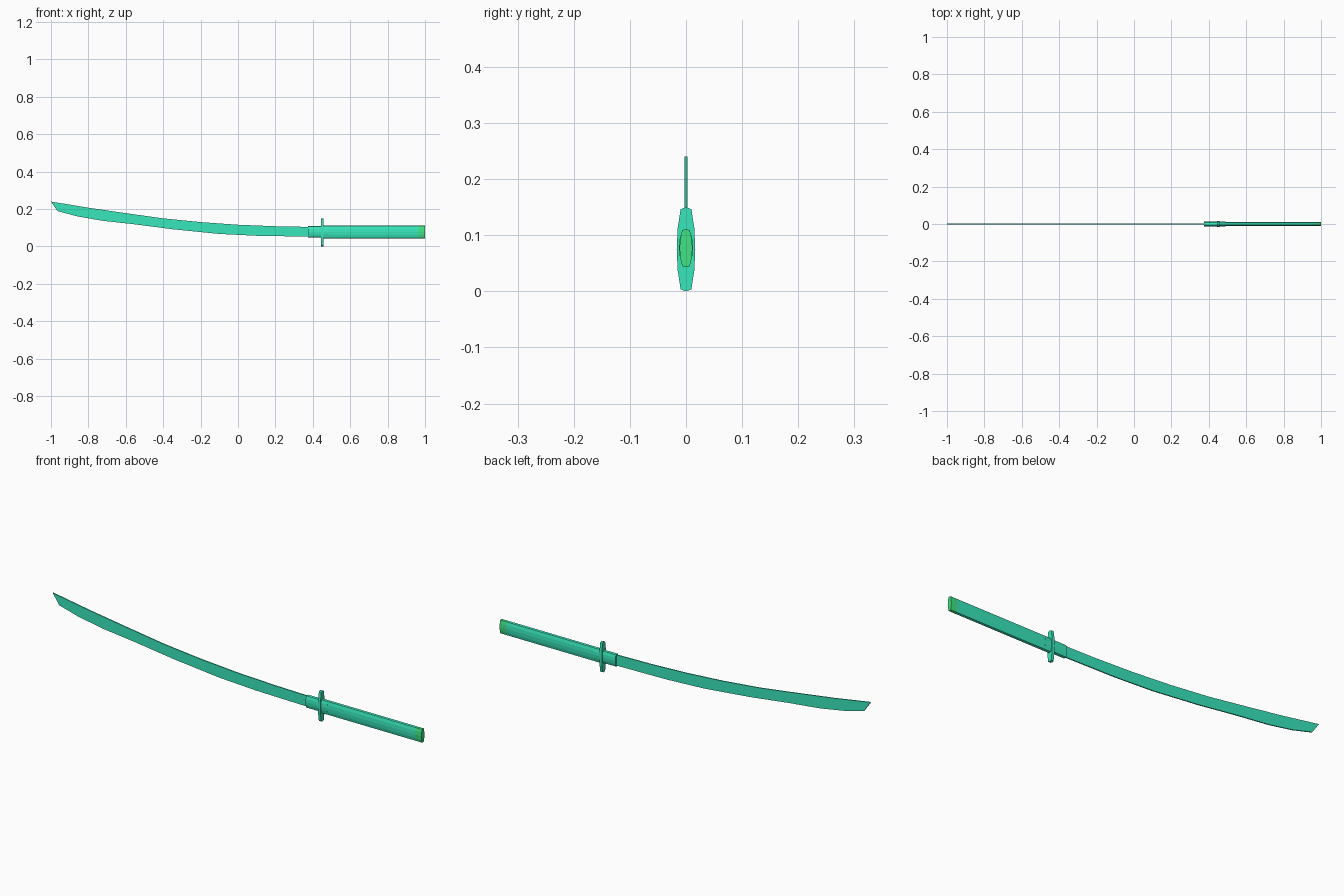
import bpy, bmesh

if "Cube" in bpy.data.objects:
    bpy.data.objects.remove(bpy.data.objects["Cube"])


def material(name, color):
    m = bpy.data.materials.new(name)
    m.diffuse_color = color
    m.use_nodes = True
    m.node_tree.nodes["Principled BSDF"].inputs["Base Color"].default_value = m.diffuse_color
    return m


teal = material("teal", (0.04, 0.80, 0.50, 1))
green = material("green", (0.05, 0.76, 0.22, 1))


def prism(name, ring_a, ring_b, mat):
    """Close a solid between two matching rings of 3D points."""
    bm = bmesh.new()
    a = [bm.verts.new(p) for p in ring_a]
    b = [bm.verts.new(p) for p in ring_b]
    bm.faces.new(a)
    bm.faces.new(b[::-1])
    n = len(a)
    for i in range(n):
        bm.faces.new((a[i], b[i], b[(i + 1) % n], a[(i + 1) % n]))
    bmesh.ops.recalc_face_normals(bm, faces=bm.faces)
    mesh = bpy.data.meshes.new(name)
    bm.to_mesh(mesh)
    bm.free()
    obj = bpy.data.objects.new(name, mesh)
    bpy.context.collection.objects.link(obj)
    mesh.materials.append(mat)
    return obj


# Faceted oval section shared by guard, collar and handle
QUARTER = [(0.0, 1.0), (0.58, 0.95), (0.9, 0.5), (1.0, 0.0)]
HALF = QUARTER + [(y, -z) for y, z in QUARTER[-2::-1]]
OVAL = HALF + [(-y, z) for y, z in HALF[-2:0:-1]]


def oval_bar(name, x0, x1, zc, half_y, half_z, mat):
    rings = [[(x, y * half_y, zc + z * half_z) for y, z in OVAL] for x in (x0, x1)]
    return prism(name, rings[0], rings[1], mat)


# Curved blade: spine from tip to hilt, then cutting edge back to the tip
spine = [(-1.0, 0.24), (-0.8, 0.207), (-0.6, 0.178), (-0.4, 0.15), (-0.2, 0.13),
         (0.0, 0.116), (0.2, 0.108), (0.4, 0.104)]
edge = [(0.4, 0.052), (0.1, 0.057), (-0.1, 0.067), (-0.35, 0.092), (-0.55, 0.118),
        (-0.73, 0.138), (-0.86, 0.161), (-0.965, 0.189)]
outline = spine + edge
T = 0.0028
prism("blade", [(x, -T, z) for x, z in outline], [(x, T, z) for x, z in outline], teal)

# Hilt
oval_bar("collar", 0.374, 0.49, 0.078, 0.0125, 0.030, teal)
oval_bar("guard", 0.444, 0.457, 0.075, 0.0165, 0.075, teal)
oval_bar("handle", 0.45, 0.966, 0.077, 0.0115, 0.034, teal)
oval_bar("pommel_cap", 0.966, 1.0, 0.077, 0.0115, 0.034, green)
